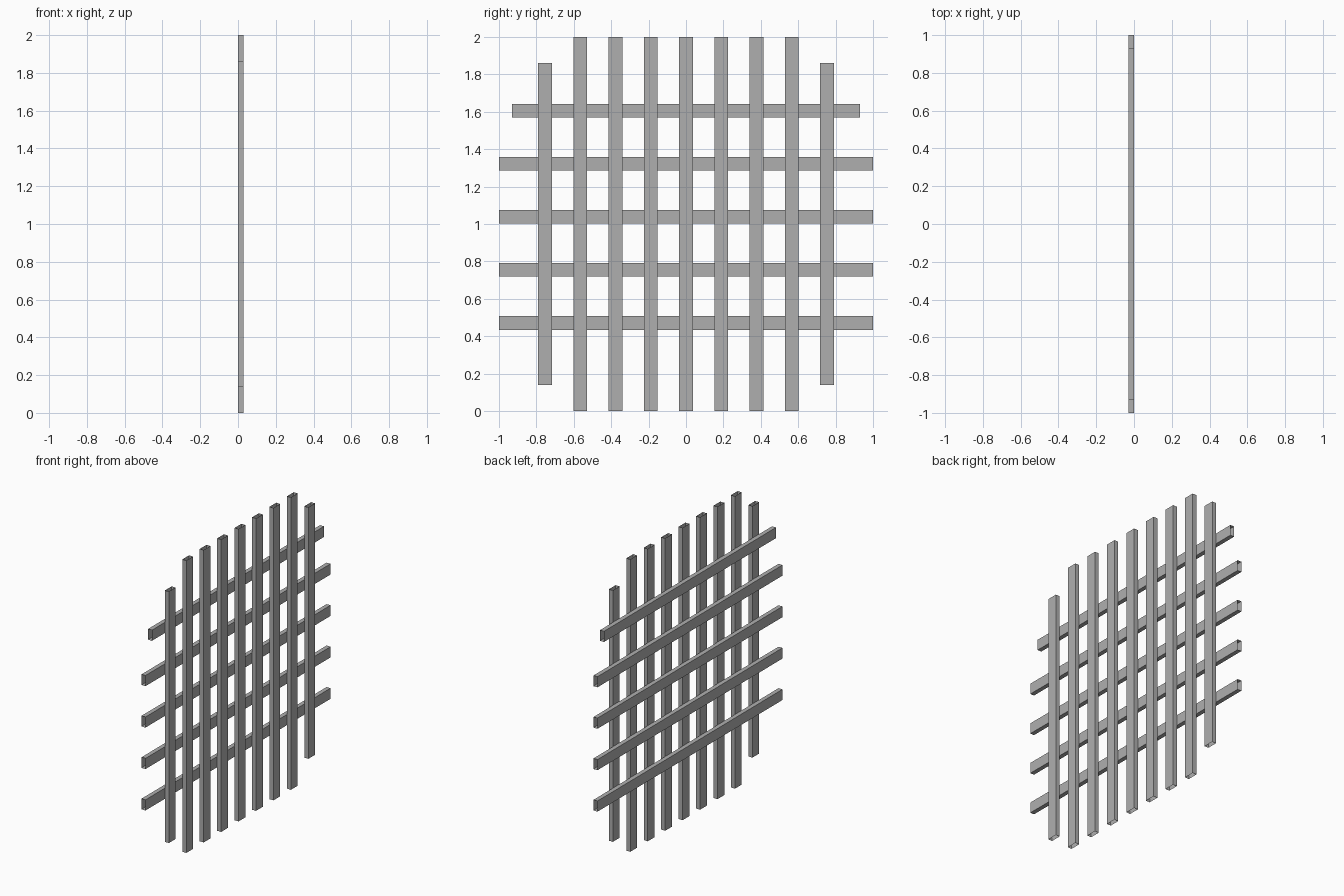
import bpy, bmesh
from mathutils import Vector

if "Cube" in bpy.data.objects:
    bpy.data.objects.remove(bpy.data.objects["Cube"])

W = 0.073      # bar width
T = 0.03       # bar thickness
PITCH_Y = 0.1885
PITCH_Z = 0.2835

grey = bpy.data.materials.new("dark_grey")
grey.diffuse_color = (0.43, 0.43, 0.43, 1)
grey.use_nodes = True
grey.node_tree.nodes["Principled BSDF"].inputs["Base Color"].default_value = grey.diffuse_color


def bar(name, lo, hi, axis):
    """Rectangular tube between two corners, open at both ends along axis."""
    lo, hi = Vector(lo), Vector(hi)
    bm = bmesh.new()
    bmesh.ops.create_cube(bm, size=1)
    for v in bm.verts:
        v.co = Vector([(lo[i] + hi[i]) / 2 + v.co[i] * (hi[i] - lo[i]) for i in range(3)])
    bm.normal_update()
    ends = [f for f in bm.faces if abs(f.normal[axis]) > 0.9]
    bmesh.ops.delete(bm, geom=ends, context='FACES_ONLY')
    mesh = bpy.data.meshes.new(name)
    bm.to_mesh(mesh)
    bm.free()
    mesh.materials.append(grey)
    obj = bpy.data.objects.new(name, mesh)
    bpy.context.collection.objects.link(obj)


# Upright bars, the outer pair shorter
for i in range(-4, 5):
    y = i * PITCH_Y
    half = 0.86 if abs(i) == 4 else 1.0
    bar(f"upright_bar_{i + 5}", (0, y - W / 2, 1 - half), (T, y + W / 2, 1 + half), 2)

# Cross bars behind the uprights, the top one shorter
for i in range(5):
    z = 0.471 + i * PITCH_Z
    half = 0.93 if i == 4 else 1.0
    bar(f"cross_bar_{i + 1}", (-T, -half, z - W / 2), (0, half, z + W / 2), 1)
